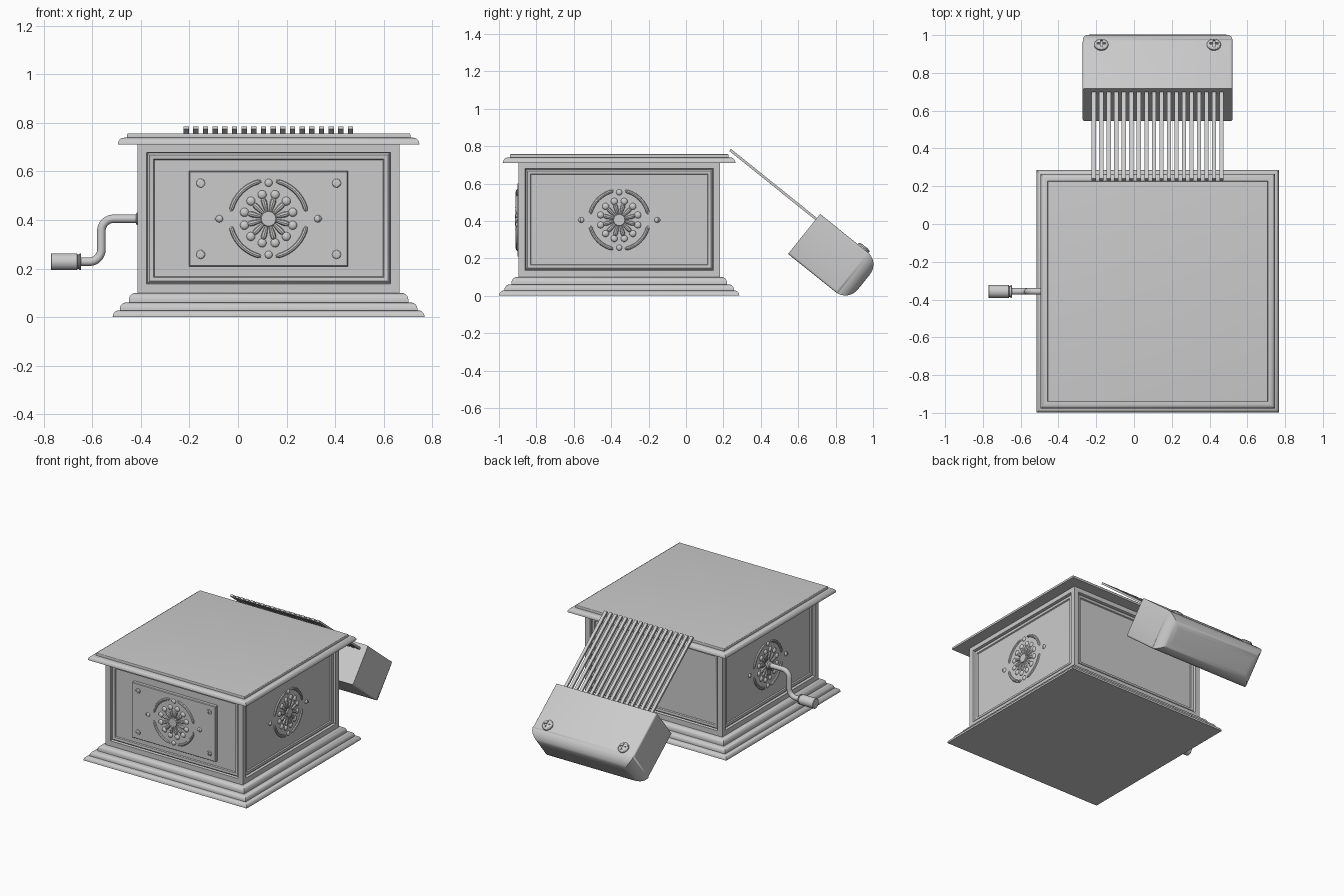
import bpy, bmesh
from math import sin, cos, pi, radians
from mathutils import Matrix, Vector as V

if "Cube" in bpy.data.objects:
    bpy.data.objects.remove(bpy.data.objects["Cube"])

CX, CY, HALF = 0.126, -0.357, 0.539      # box centre and half width


def finish(name, bm, mat=None):
    bmesh.ops.recalc_face_normals(bm, faces=bm.faces)
    me = bpy.data.meshes.new(name)
    bm.to_mesh(me)
    bm.free()
    ob = bpy.data.objects.new(name, me)
    bpy.context.collection.objects.link(ob)
    if mat:
        ob.matrix_world = mat
    return ob


def loft(bm, rings):
    vs = [[bm.verts.new(p) for p in r] for r in rings]
    for a, b in zip(vs, vs[1:]):
        for i in range(len(a)):
            j = (i + 1) % len(a)
            bm.faces.new((a[i], a[j], b[j], b[i]))
    bm.faces.new(vs[0][::-1])
    bm.faces.new(vs[-1])


def tube(bm, pts, radii, n, sides=12):
    """Sweep a circle along a planar path whose plane normal is n."""
    rings = []
    for i, p in enumerate(pts):
        t = (pts[min(i + 1, len(pts) - 1)] - pts[max(i - 1, 0)]).normalized()
        s = n.cross(t)
        r = radii[i] if isinstance(radii, list) else radii
        rings.append([p + r * (cos(a) * s + sin(a) * n)
                      for a in (2 * pi * k / sides for k in range(sides))])
    loft(bm, rings)


def box(bm, size, loc=(0, 0, 0)):
    return bmesh.ops.create_cube(bm, size=1, matrix=Matrix.Translation(loc) @ Matrix.Diagonal((*size, 1)))['verts']


def square_moulding(name, layers):
    """Stacked square slabs (half, z0, z1, r) with quarter-round top edges."""
    bm, prof = bmesh.new(), []
    for h, z0, z1, r in layers:
        prof.append((h, z0))
        prof += [(h - r * (1 - cos(a)), z1 - r + r * sin(a) + 1e-5) for a in (pi / 12 * k for k in range(7))]
    loft(bm, [[(CX + h * sx, CY + h * sy, z) for sx, sy in ((-1, -1), (1, -1), (1, 1), (-1, 1))] for h, z in prof])
    return finish(name, bm)


# stepped base and lid
square_moulding("base", [(0.642, 0, 0.028, 0.026), (0.613, 0.028, 0.06, 0.026), (0.576, 0.06, 0.1, 0.03)])
square_moulding("lid", [(0.621, 0.71, 0.739, 0.026), (0.584, 0.739, 0.757, 0.006)])

# body with recessed, moulded side panels
bm = bmesh.new()
box(bm, (2 * HALF, 2 * HALF, 0.615), (CX, CY, 0.4075))
bm.normal_update()
panels = [f for f in bm.faces if abs(f.normal.z) < 0.5]
for thick, depth in ((0.036, 0), (0.004, -0.016), (0.008, 0.007), (0.016, -0.003), (0.004, -0.008)):
    bmesh.ops.inset_individual(bm, faces=panels, thickness=thick, depth=depth, use_even_offset=True)
finish("body", bm)
RECESS = 0.02


def face_matrix(angle, out):
    """Local xy on a side wall, local z pointing out; angle 0 is the front."""
    return (Matrix.Translation((CX, CY, 0.405)) @ Matrix.Rotation(angle, 4, 'Z')
            @ Matrix.Translation((0, -out, 0)) @ Matrix.Rotation(pi / 2, 4, 'X'))


def rosette(name, mat):
    bm, Z = bmesh.new(), V((0, 0, 1))

    def ball(x, y, r, flat=0.6):
        bmesh.ops.create_uvsphere(bm, u_segments=16, v_segments=8, radius=r,
                                  matrix=Matrix.Translation((x, y, 0)) @ Matrix.Diagonal((1, 1, flat, 1)))
    # hub, petals and beads
    bmesh.ops.create_cone(bm, cap_ends=True, segments=24, radius1=0.036, radius2=0.03, depth=0.024)
    for k in range(12):
        a = radians(15 + 30 * k)
        d = V((cos(a), sin(a), 0))
        ball(*(d * 0.103).xy, 0.018)
        tube(bm, [d * r for r in (0.03, 0.05, 0.07, 0.082, 0.088)],
             [0.006, 0.0095, 0.012, 0.01, 0.004], Z, 8)
    # four outer arcs, end beads and drops
    for q in range(4):
        pts = [0.158 * V((cos(a), sin(a), 0)) for a in (radians(90 * q + 11 + 68 * i / 14) for i in range(15))]
        tube(bm, pts, [0.004] + [0.0095] * 13 + [0.004], Z, 8)
    for s in (-1, 1):
        ball(0, 0.148 * s, 0.016)
        ball(0.203 * s, 0, 0.015)
        tube(bm, [V((s * x, 0, 0)) for x in (0.208, 0.22)], [0.013, 0.002], Z, 10)
    finish(name, bm, mat)


def screw(name, r, mat):
    cut = bmesh.new()
    for s in ((1.25 * r, 0.3 * r, r), (0.3 * r, 1.25 * r, r)):
        c = bmesh.new()
        box(c, s, (0, 0, 0.66 * r))
        tmp = bpy.data.meshes.new("slot")
        c.to_mesh(tmp)
        c.free()
        cut.from_mesh(tmp)
    cutter = finish(name + "_cutter", cut, mat)
    cutter.hide_render = True
    cutter.hide_viewport = False
    cutter.display_type = 'WIRE'
    bm = bmesh.new()
    loft(bm, [[(h * cos(a), h * sin(a), z) for a in (2 * pi * k / 24 for k in range(24))]
              for h, z in ((r, -0.4 * r), (r, 0.12 * r), (0.88 * r, 0.27 * r), (0.6 * r, 0.36 * r))])
    ob = finish(name, bm, mat)
    m = ob.modifiers.new("cross", 'BOOLEAN')
    m.operation, m.object, m.solver = 'DIFFERENCE', cutter, 'EXACT'
    m.use_self = True
    bpy.context.view_layer.objects.active = ob
    bpy.ops.object.modifier_apply(modifier=m.name)
    bpy.data.objects.remove(cutter)


# front plaque with corner screws
bm = bmesh.new()
loft(bm, [[(sx * (0.327 - i), sy * (0.197 - i), z) for sx, sy in ((-1, -1), (1, -1), (1, 1), (-1, 1))]
          for i, z in ((0, -0.03), (0, 0.0), (0.004, 0.005), (0.017, 0.005))])
finish("plaque", bm, face_matrix(0, HALF))
for i, (sx, sy) in enumerate(((-1, -1), (1, -1), (1, 1), (-1, 1))):
    screw(f"plaque_screw_{i}", 0.018,
          face_matrix(0, HALF + 0.005) @ Matrix.Translation((0.28 * sx, 0.147 * sy, 0)))

# rosettes on the front and both sides
rosette("rosette_front", face_matrix(0, HALF + 0.005))
rosette("rosette_right", face_matrix(pi / 2, HALF - RECESS))
rosette("rosette_left", face_matrix(-pi / 2, HALF - RECESS))

# crank: bent rod, flange and handle
path = [V((-0.36, CY, 0.405))]
for cx, cz, a0, a1 in ((-0.513, 0.355, 90, 180), (-0.613, 0.278, 0, -90)):
    path += [V((cx + 0.05 * cos(a), CY, cz + 0.05 * sin(a)))
             for a in (radians(a0 + (a1 - a0) * i / 8) for i in range(9))]
path.append(V((-0.7, CY, 0.228)))
bm = bmesh.new()
tube(bm, path, 0.0175, V((0, 1, 0)), 20)
finish("crank_rod", bm)


def turned(name, z, prof):
    bm = bmesh.new()
    loft(bm, [[(x, CY + r * cos(a), z + r * sin(a)) for a in (2 * pi * k / 28 for k in range(28))]
              for x, r in prof])
    finish(name, bm)


turned("crank_flange", 0.405, [(-0.39, 0.026), (-0.416, 0.026), (-0.421, 0.02)])
turned("crank_handle", 0.228, [(-0.77, 0.033), (-0.768, 0.035), (-0.664, 0.035), (-0.66, 0.029),
                               (-0.655, 0.029), (-0.653, 0.034), (-0.648, 0.034), (-0.646, 0.028)])

# comb frame: local y runs down the slope, local z out of the top of the block
u, n = V((0, 0.78, -0.6258)), V((0, 0.6258, 0.78))
org = V((0.125, 0.717, 0.437))
comb = Matrix(((1, 0, 0, org.x), (0, u.y, n.y, org.y), (0, u.z, n.z, org.z), (0, 0, 0, 1)))

# comb block with a well rounded far end
bm = bmesh.new()
box(bm, (0.793, 0.41, 0.274), (0, 0.205, -0.137))
end = [e for e in bm.edges if all(v.co.y > 0.4 for v in e.verts)]
bmesh.ops.bevel(bm, geom=end, offset=0.085, segments=8, profile=0.5, affect='EDGES')
side = [e for e in bm.edges if e.calc_length() > 0.2 and abs(e.verts[0].co.y - e.verts[1].co.y) > 0.2]
bmesh.ops.bevel(bm, geom=side, offset=0.012, segments=3, profile=0.5, affect='EDGES', clamp_overlap=True)
finish("comb_block", bm, comb)

# comb teeth
bm = bmesh.new()
for i in range(18):
    box(bm, (0.022, 0.68, 0.014), ((i - 8.5) * 0.0398, -0.25, -0.034))
finish("comb_teeth", bm, comb)

# block screws
for s, label in ((-1, "left"), (1, "right")):
    screw(f"block_screw_{label}", 0.037, comb @ Matrix.Translation((0.298 * s, 0.295, 0.002)))

# smooth shading with sharp edges kept
bpy.ops.object.select_all(action='SELECT')
bpy.context.view_layer.objects.active = bpy.data.objects["body"]
bpy.ops.object.shade_smooth_by_angle(angle=radians(32))
